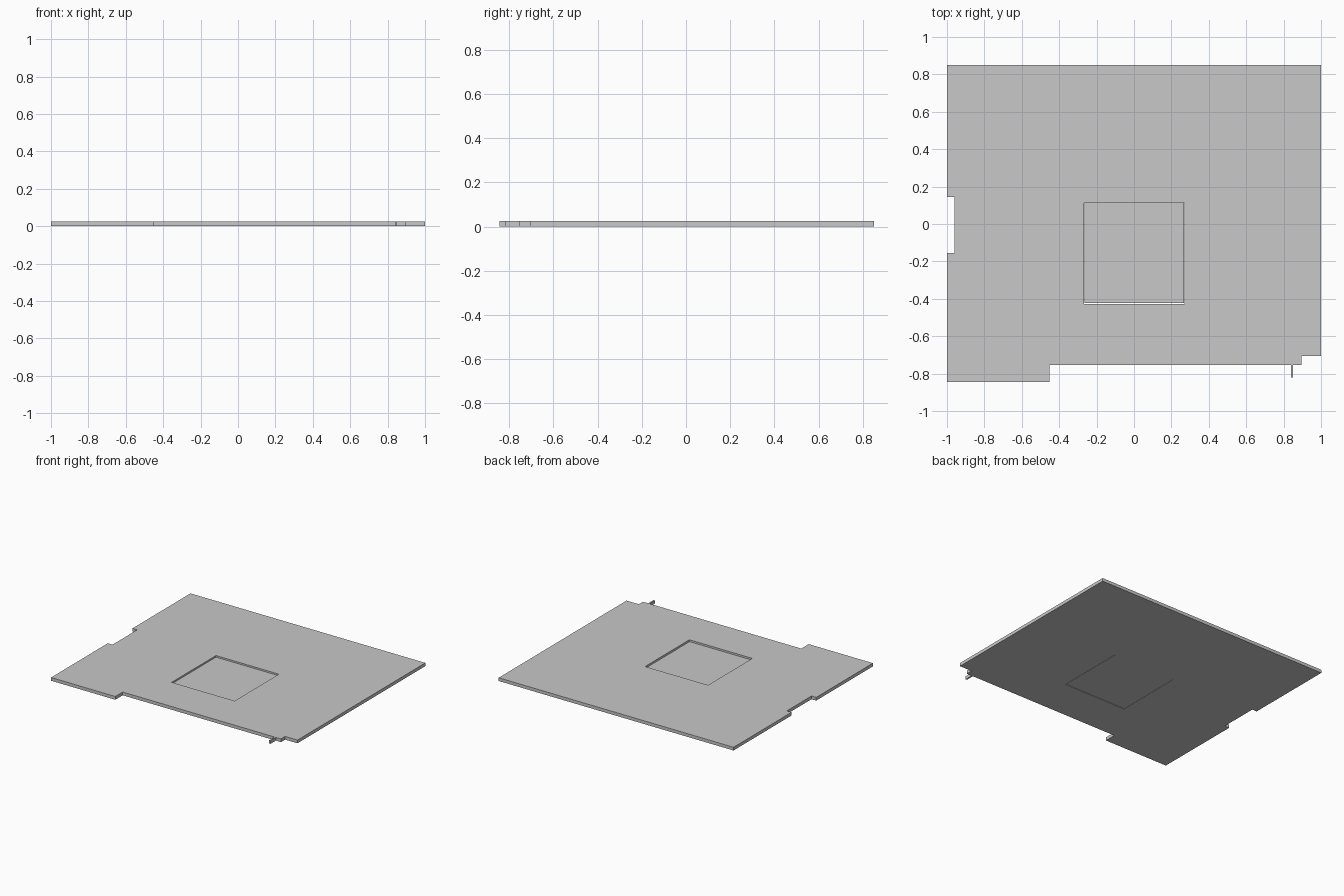
import bpy
import bmesh

cube = bpy.data.objects.get("Cube")
if cube:
    bpy.data.objects.remove(cube, do_unlink=True)

THICK = 0.025

grey = bpy.data.materials.new("plain_grey")
grey.use_nodes = True
colour = (0.58, 0.58, 0.58, 1)
grey.diffuse_color = colour
grey.node_tree.nodes["Principled BSDF"].inputs["Base Color"].default_value = colour


def rect(x0, x1, y0, y1):
    return [(x0, y0), (x1, y0), (x1, y1), (x0, y1)]


def plate(name, loops, z0, z1):
    """Extrude a flat outline, with optional inner hole loops, from z0 to z1."""
    bm = bmesh.new()
    edges = []
    for loop in loops:
        vs = [bm.verts.new((x, y, z0)) for x, y in loop]
        edges += [bm.edges.new((a, b)) for a, b in zip(vs, vs[1:] + vs[:1])]
    bmesh.ops.triangle_fill(bm, edges=edges, use_beauty=True, normal=(0, 0, 1))
    top = bmesh.ops.extrude_face_region(bm, geom=bm.faces[:], use_keep_orig=True)
    verts = [g for g in top["geom"] if isinstance(g, bmesh.types.BMVert)]
    bmesh.ops.translate(bm, verts=verts, vec=(0, 0, z1 - z0))
    bmesh.ops.recalc_face_normals(bm, faces=bm.faces[:])
    mesh = bpy.data.meshes.new(name)
    bm.to_mesh(mesh)
    bm.free()
    mesh.materials.append(grey)
    obj = bpy.data.objects.new(name, mesh)
    bpy.context.collection.objects.link(obj)
    return obj


# Main slab: stepped front edge, side notch and square opening
outline = [
    (-1, -0.845), (-0.453, -0.845), (-0.453, -0.755), (0.895, -0.755),
    (0.895, -0.705), (1, -0.705), (1, 0.85), (-1, 0.85),
    (-1, 0.145), (-0.96, 0.145), (-0.96, -0.155), (-1, -0.155),
]
plate("floor_slab", [outline, rect(-0.266, 0.27, -0.427, 0.112)], 0, THICK)

# Sunken square panel sitting in the opening with a hairline gap
plate("sunken_panel", [rect(-0.265, 0.266, -0.423, 0.111)], 0.001, 0.013)

# Thin stub projecting from the front edge
plate("front_stub", [rect(0.84, 0.851, -0.82, -0.755)], 0, THICK)
